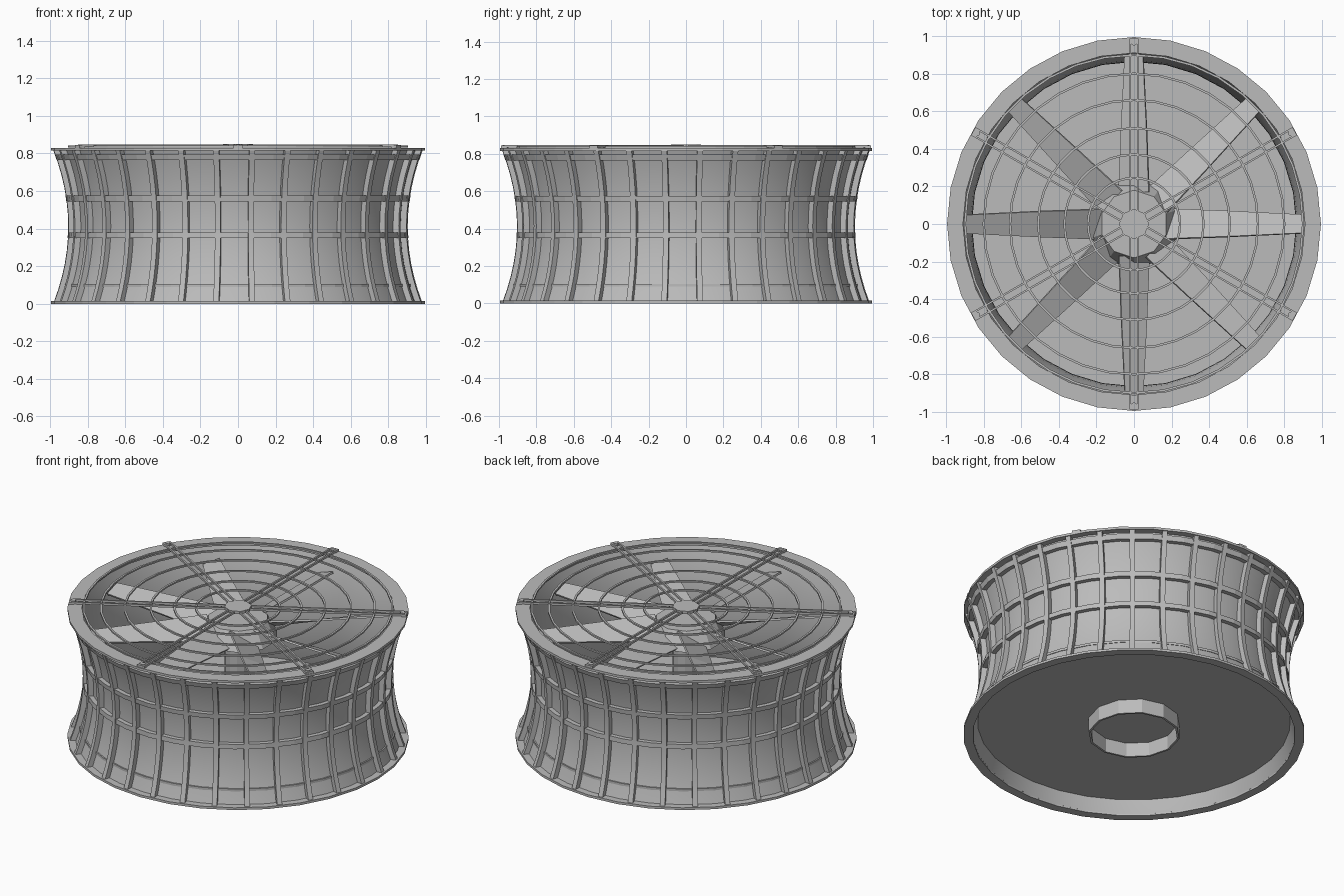
import bpy, bmesh, math
from mathutils import Matrix, Vector

cube = bpy.data.objects.get("Cube")
if cube:
    bpy.data.objects.remove(cube, do_unlink=True)

grey = bpy.data.materials.new("light_grey")
grey.use_nodes = True
COLOUR = (0.5, 0.5, 0.5, 1)
grey.diffuse_color = COLOUR
grey.node_tree.nodes["Principled BSDF"].inputs["Base Color"].default_value = COLOUR

SEGS, RIBS = 32, 32
RIB_TURN = math.radians(4.4)
TOP = 0.83


def finish(name, bm, smooth=False):
    bmesh.ops.recalc_face_normals(bm, faces=bm.faces)
    mesh = bpy.data.meshes.new(name)
    bm.to_mesh(mesh)
    bm.free()
    mesh.materials.append(grey)
    obj = bpy.data.objects.new(name, mesh)
    bpy.context.collection.objects.link(obj)
    if smooth:
        bpy.ops.object.select_all(action="DESELECT")
        obj.select_set(True)
        bpy.context.view_layer.objects.active = obj
        bpy.ops.object.shade_smooth_by_angle(angle=math.radians(30))
    return obj


def skin(bm, loops, closed):
    """Bridge equal point loops into a tube, capping it when open."""
    rows = [[bm.verts.new(p) for p in loop] for loop in loops]
    n = len(rows[0])
    for i in range(len(rows) - (0 if closed else 1)):
        a, b = rows[i], rows[(i + 1) % len(rows)]
        for j in range(n):
            k = (j + 1) % n
            bm.faces.new((a[j], a[k], b[k], b[j]))
    if not closed:
        bm.faces.new(rows[0])
        bm.faces.new(rows[-1])


def polar(r, a, z):
    return Vector((r * math.cos(a), r * math.sin(a), z))


def revolve(bm, profile, segs=SEGS):
    """Spin a closed radius/height outline around the z axis."""
    skin(bm, [[polar(r, math.tau * i / segs, z) for r, z in profile]
              for i in range(segs)], True)


def ring(bm, r0, r1, z0, z1, segs=SEGS):
    revolve(bm, [(r0, z0), (r1, z0), (r1, z1), (r0, z1)], segs)


def box(bm, size, centre, angle=0):
    m = Matrix.Rotation(angle, 4, "Z") @ Matrix.Translation(centre)
    bmesh.ops.create_cube(bm, size=1, matrix=m @ Matrix.Diagonal((*size, 1)))


def cone(bm, r0, r1, z0, z1, segs):
    bmesh.ops.create_cone(bm, cap_ends=True, segments=segs, radius1=r0, radius2=r1,
                          depth=z1 - z0, matrix=Matrix.Translation((0, 0, (z0 + z1) / 2)))


def waist(z):
    return 0.905 + 0.48 * (z - 0.41) ** 2


# Waisted shell wall
heights = [0.01 + (TOP - 0.02) * i / 12 for i in range(13)]
bm = bmesh.new()
outer = [(waist(z) - 0.028, z) for z in heights]
inner = [(waist(z) - 0.042, z) for z in reversed(heights)]
revolve(bm, outer + inner)
finish("shell_wall", bm, True)

# Upright ribs following the waisted wall
bm = bmesh.new()
for i in range(RIBS):
    turn = Matrix.Rotation(math.tau * i / RIBS + RIB_TURN, 3, "Z")
    skin(bm, [[turn @ Vector((waist(z) + dr, w, z))
               for dr, w in ((-0.035, -0.015), (0, -0.015), (0, 0.015), (-0.035, 0.015))]
              for z in heights], False)
finish("wall_ribs", bm, True)

# Horizontal bands
bm = bmesh.new()
for z in (0.365, 0.56, 0.78):
    lo, hi = z - 0.015, z + 0.015
    revolve(bm, [(waist(lo) - 0.035, lo), (waist(lo), lo),
                 (waist(hi), hi), (waist(hi) - 0.035, hi)])
finish("wall_bands", bm)

# Top lip and bottom rim
bm = bmesh.new()
ring(bm, 0.91, 0.995, TOP - 0.015, TOP)
finish("top_lip", bm)
bm = bmesh.new()
ring(bm, 0.94, 0.995, 0, 0.015)
finish("bottom_rim", bm)

# Recessed floor and the open collar under it
bm = bmesh.new()
cone(bm, 0.93, 0.93, 0.09, 0.105, SEGS)
finish("floor", bm)
bm = bmesh.new()
ring(bm, 0.255, 0.268, 0, 0.095, 12)
finish("floor_collar", bm)

# Fan hub and shaft
bm = bmesh.new()
cone(bm, 0.24, 0.18, 0.66, 0.77, 10)
finish("fan_hub", bm)
bm = bmesh.new()
cone(bm, 0.08, 0.08, 0.1, 0.67, 12)
finish("fan_shaft", bm)

# Eight twisted tapering blades
bm = bmesh.new()
for i in range(8):
    turn = Matrix.Rotation(math.tau * i / 8, 3, "Z")
    loops = []
    for r, half, pitch in ((0.17, 0.095, 32), (0.5, 0.075, 25), (0.895, 0.052, 18)):
        tilt = Matrix.Rotation(math.radians(-pitch), 3, "X")
        loops.append([turn @ (tilt @ Vector((0, y, z)) + Vector((r, 0, 0.72)))
                      for y, z in ((-half, -0.006), (half, -0.006), (half, 0.006), (-half, 0.006))])
    skin(bm, loops, False)
finish("fan_blades", bm)

# Grille rings
bm = bmesh.new()
for r in (0.245, 0.37, 0.51, 0.66, 0.8, 0.9):
    ring(bm, r - 0.006, r + 0.006, 0.832, 0.842, 36)
finish("guard_rings", bm)

# Grille spokes: paired rods with a bolted foot on the lip
bm = bmesh.new()
for i in range(6):
    a = math.radians(30 + 60 * i)
    for side in (-0.02, 0.02):
        box(bm, (0.9, 0.01, 0.013), (0.52, side, 0.84), a)
    box(bm, (0.03, 0.05, 0.014), (0.973, 0, 0.837), a)
    bolt = Matrix.Translation(polar(0.965, a, 0.84))
    bmesh.ops.create_cone(bm, cap_ends=True, segments=6, radius1=0.016, radius2=0.016,
                          depth=0.016, matrix=bolt)
finish("guard_spokes", bm)

# Centre plate of the grille
bm = bmesh.new()
cone(bm, 0.08, 0.08, 0.832, 0.85, 8)
finish("guard_centre_plate", bm)
